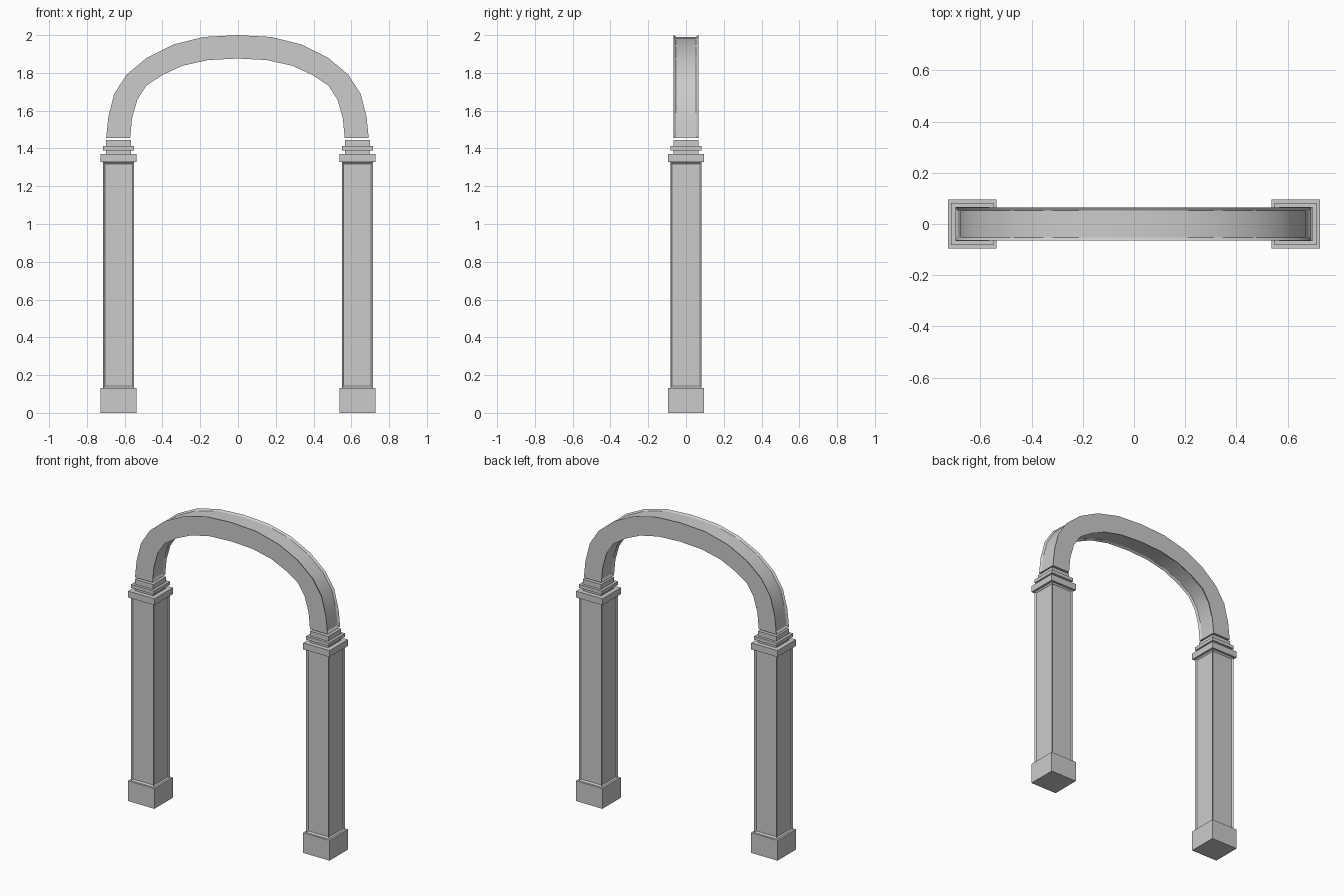
import bpy, bmesh
from mathutils import Matrix

if "Cube" in bpy.data.objects:
    bpy.data.objects.remove(bpy.data.objects["Cube"])

LEG_X = 0.632


def finish(name, bm):
    bmesh.ops.recalc_face_normals(bm, faces=bm.faces)
    mesh = bpy.data.meshes.new(name)
    bm.to_mesh(mesh)
    bm.free()
    ob = bpy.data.objects.new(name, mesh)
    bpy.context.collection.objects.link(ob)
    return ob


def block(name, x, width, z0, z1, panel=0.0):
    """Square block; panel > 0 sinks a bordered panel into each side."""
    bm = bmesh.new()
    m = Matrix.Translation((x, 0, (z0 + z1) / 2)) @ Matrix.Diagonal((width, width, z1 - z0, 1))
    bmesh.ops.create_cube(bm, size=1, matrix=m)
    bm.normal_update()
    if panel:
        sides = [f for f in bm.faces if abs(f.normal.z) < 0.5]
        bmesh.ops.inset_individual(bm, faces=sides, thickness=panel, depth=-0.008)
    return finish(name, bm)


# Two pillars: plinth, panelled shaft and stepped capital
for side, s in (("left", -1), ("right", 1)):
    x = s * LEG_X
    block(side + "_plinth", x, 0.19, 0.0, 0.132)
    block(side + "_shaft", x, 0.164, 0.132, 1.328, panel=0.013)
    block(side + "_capital_slab", x, 0.19, 1.328, 1.37)
    block(side + "_capital_neck", x, 0.132, 1.37, 1.444)
    block(side + "_capital_ring", x, 0.165, 1.39, 1.412)

# Arch: half outlines from springing to crown, mirrored
outer = [(0.695, 1.456), (0.683, 1.57), (0.652, 1.69), (0.587, 1.79),
         (0.48, 1.88), (0.34, 1.95), (0.18, 1.99), (0, 2.0)]
inner = [(0.568, 1.456), (0.558, 1.56), (0.53, 1.658), (0.482, 1.733),
         (0.395, 1.79), (0.29, 1.838), (0.155, 1.868), (0, 1.876)]


def full(half):
    return half + [(-x, z) for x, z in reversed(half[:-1])]


bm = bmesh.new()
rings = []
for (ox, oz), (ix, iz) in zip(full(outer), full(inner)):
    corners = ((ox, -0.065, oz), (ox, 0.065, oz), (ix, 0.065, iz), (ix, -0.065, iz))
    rings.append([bm.verts.new((x - 0.003, y, z)) for x, y, z in corners])
strips = {0: [], 1: [], 2: [], 3: []}
for a, b in zip(rings, rings[1:]):
    for k in range(4):
        j = (k + 1) % 4
        strips[k].append(bm.faces.new((a[k], a[j], b[j], b[k])))
bm.faces.new(rings[0])
bm.faces.new(rings[-1][::-1])
bmesh.ops.recalc_face_normals(bm, faces=bm.faces)
# Sunken channels along the outside and underside
for k in (0, 2):
    bmesh.ops.inset_region(bm, faces=strips[k], thickness=0.013, depth=-0.009,
                           use_even_offset=True, use_boundary=True)
arch = finish("arch", bm)
bpy.context.view_layer.objects.active = arch
arch.select_set(True)
bpy.ops.object.shade_smooth_by_angle(angle=0.55)
